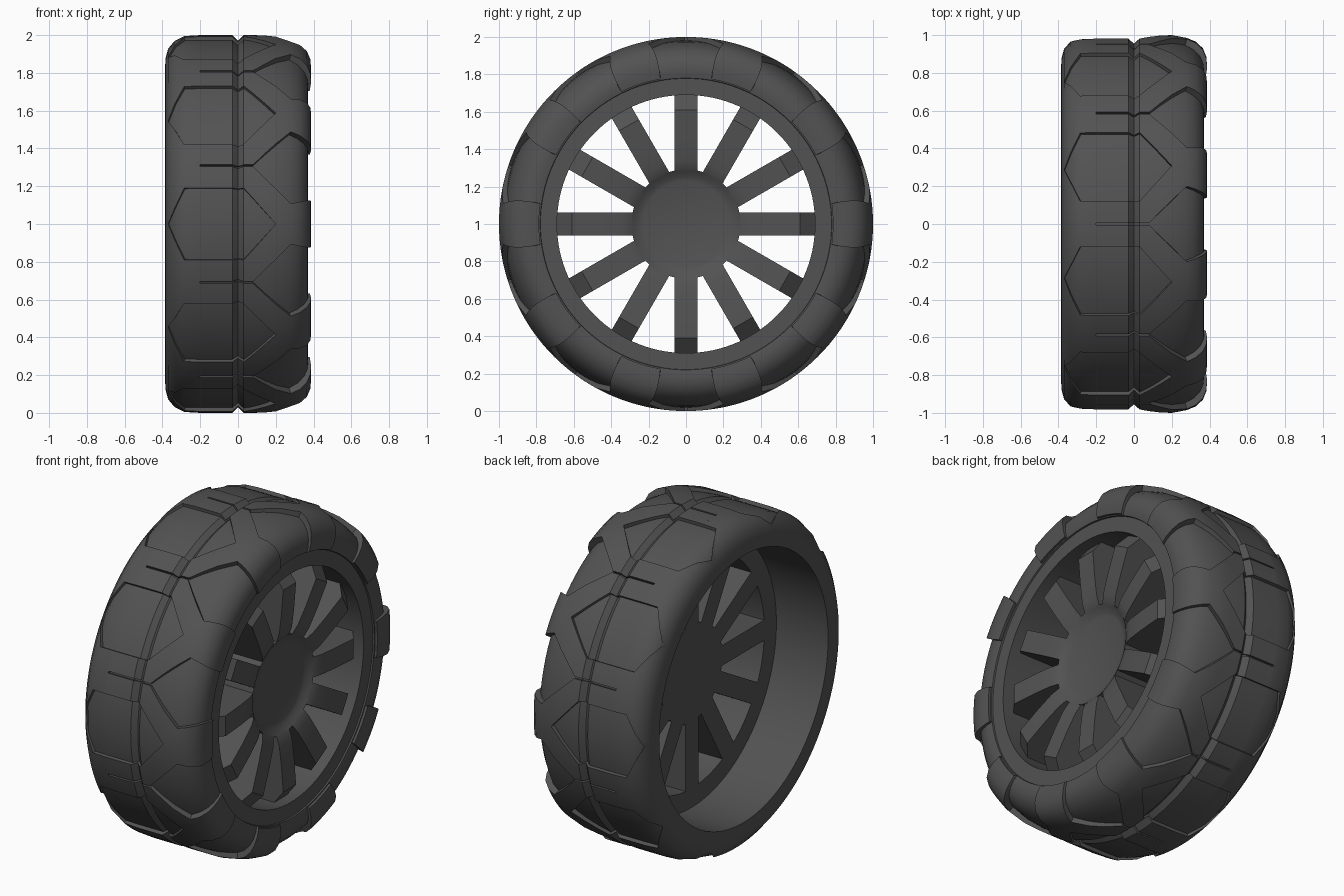
import bpy, bmesh, math
from mathutils import Matrix

if "Cube" in bpy.data.objects:
    bpy.data.objects.remove(bpy.data.objects["Cube"])

grey = bpy.data.materials.new("dark_rubber_grey")
grey.diffuse_color = (0.085, 0.085, 0.085, 1)
grey.use_nodes = True
grey.node_tree.nodes["Principled BSDF"].inputs["Base Color"].default_value = grey.diffuse_color


def wheel_point(x, r, deg):
    a = math.radians(deg)
    return (x, -r * math.cos(a), 1 + r * math.sin(a))


def finish(bm, name):
    bmesh.ops.remove_doubles(bm, verts=bm.verts, dist=0.0002)
    bmesh.ops.recalc_face_normals(bm, faces=bm.faces)
    me = bpy.data.meshes.new(name)
    bm.to_mesh(me)
    bm.free()
    me.materials.append(grey)
    ob = bpy.data.objects.new(name, me)
    bpy.context.collection.objects.link(ob)
    bpy.ops.object.select_all(action='DESELECT')
    bpy.context.view_layer.objects.active = ob
    ob.select_set(True)
    bpy.ops.object.shade_smooth_by_angle(angle=math.radians(32))
    return ob


def lathe(name, profile, steps=120):
    bm = bmesh.new()
    rings = [[bm.verts.new(wheel_point(x, r, 360 * i / steps)) for x, r in profile]
             for i in range(steps)]
    n = len(profile)
    for i in range(steps):
        a, b = rings[i], rings[(i + 1) % steps]
        for j in range(n):
            k = (j + 1) % n
            bm.faces.new((a[j], b[j], b[k], a[k]))
    return finish(bm, name)


def lerp(a, b, t):
    return a + (b - a) * t


# Tread stations: recessed (x, r), raised (x, r), lug start and end in degrees
stations = [
    (-.385, .835, -.386, .835, 0, 18),
    (-.381, .875, -.383, .880, 0, 18),
    (-.366, .920, -.370, .928, 0, 18),
    (-.330, .958, -.335, .970, 5, 18),
    (-.280, .978, -.285, .995, 11, 18),
    (-.200, .980, -.200, 1.0, 11, 18),
    (-.200, .980, -.200, 1.0, 11, 17.7),
    (-.030, .980, -.030, 1.0, 11, 17.7),
    (.000, .955, .000, .970, 11, 17.7),
    (.030, .982, .030, 1.0, 11, 17.7),
    (.080, .982, .080, 1.0, 7.8, 17.7),
    (.140, .979, .140, 1.0, 3.9, 14.2),
    (.200, .973, .200, 1.0, 0, 10.8),
    (.270, .953, .280, .985, 0, 6.3),
    (.315, .930, .328, .965, 0, 7.0),
    (.350, .895, .365, .93, 0, 7.7),
    (.367, .855, .383, .885, 0, 8.1),
    (.371, .815, .387, .835, 0, 8.2),
    (.364, .780, .380, .786, 0, 8.0),
]

# Tyre body with inner barrel and front flange
base = []
for s in stations:
    if s[:2] not in base:
        base.append(s[:2])
lathe("tyre_body", base + [(.355, .778), (.355, .69), (-.04, .69), (-.04, .805), (-.385, .805)])

# Raised tread lugs: mirrored half sectors repeated ten times
bm = bmesh.new()
N = 6
for sector in range(10):
    for side in (-1, 1):
        def at(x, r, d):
            return bm.verts.new(wheel_point(x, r, sector * 36 + side * d))
        tops = [[at(s[2], s[3], lerp(s[4], s[5], i / N)) for i in range(N + 1)] for s in stations]
        for a, b in zip(tops, tops[1:]):
            for i in range(N):
                bm.faces.new((a[i], a[i + 1], b[i + 1], b[i]))
        # walls along the open edges of the lug
        for col, key, joined in ((0, 4, 0), (N, 5, 18)):
            for k in range(len(stations) - 1):
                s, t = stations[k], stations[k + 1]
                if s[key] == joined and t[key] == joined:
                    continue
                bm.faces.new((tops[k][col], tops[k + 1][col],
                              at(t[0], t[1] - .002, t[key]), at(s[0], s[1] - .002, s[key])))
        # wall at the inner end of the side pad
        e = stations[-1]
        feet = [at(e[0] - .004, e[1] + .006, lerp(e[4], e[5], i / N)) for i in range(N + 1)]
        for i in range(N):
            bm.faces.new((tops[-1][i], tops[-1][i + 1], feet[i + 1], feet[i]))
finish(bm, "tread_lugs")

# Hub with shallow dished front and flat cap
lathe("hub", [(-.04, .0005), (-.04, .29), (.302, .292), (.288, .272), (.277, .25),
              (.27, .23), (.27, .0005)], steps=64)

# Twelve spokes, rising gently outward and sloped back at the rim
bm = bmesh.new()
side_profile = [(-.04, .27), (-.04, .70), (.275, .70), (.345, .61), (.332, .45),
                (.318, .34), (.302, .29), (.286, .27)]
for k in range(12):
    rot = Matrix.Translation((0, 0, 1)) @ Matrix.Rotation(math.radians(30 * k), 4, 'X')
    rows = [[bm.verts.new(rot @ Matrix.Translation((x, y, r)).translation)
             for x, r in side_profile] for y in (-.061, .061)]
    a, b = rows
    n = len(side_profile)
    bm.faces.new(a)
    bm.faces.new(b[::-1])
    for j in range(n):
        i = (j + 1) % n
        bm.faces.new((a[j], b[j], b[i], a[i]))
finish(bm, "spokes")
